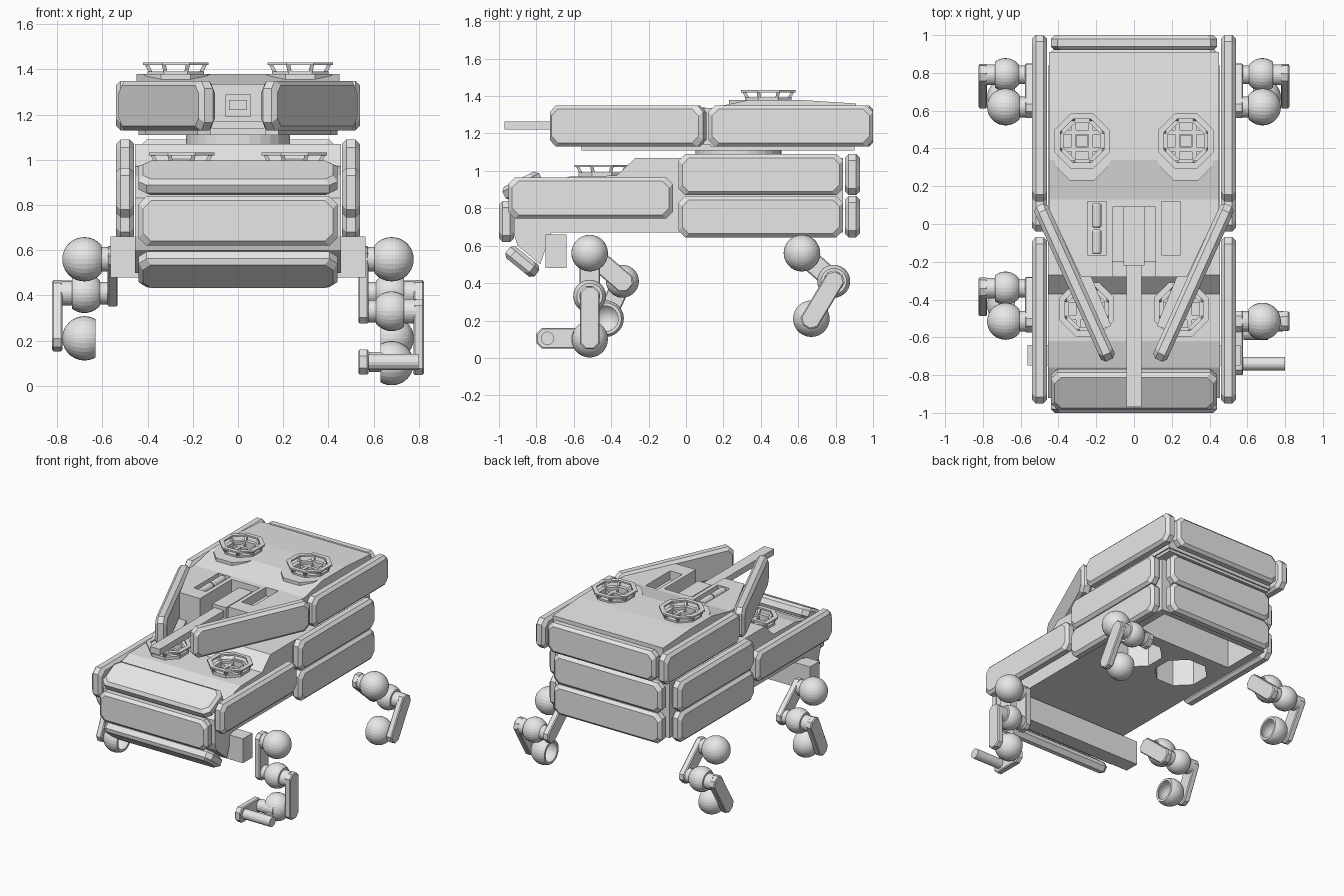
import bpy, bmesh, math
from mathutils import Vector, Matrix

if "Cube" in bpy.data.objects:
    bpy.data.objects.remove(bpy.data.objects["Cube"])

grey = bpy.data.materials.new("plain grey")
grey.diffuse_color = (0.8, 0.8, 0.8, 1)
grey.use_nodes = True
grey.node_tree.nodes["Principled BSDF"].inputs["Base Color"].default_value = grey.diffuse_color


def loft(name, rings, mat=None, closed=False):
    """Skin matching rings of points; cap the ends or close into a loop."""
    bm = bmesh.new()
    vs = [[bm.verts.new(p) for p in r] for r in rings]
    n, m = len(rings[0]), len(rings)
    for i in range(m if closed else m - 1):
        a, b = vs[i], vs[(i + 1) % m]
        for k in range(n):
            bm.faces.new((a[k], a[(k + 1) % n], b[(k + 1) % n], b[k]))
    if not closed:
        bm.faces.new(vs[0])
        bm.faces.new(vs[-1])
    bmesh.ops.remove_doubles(bm, verts=bm.verts, dist=1e-5)
    bmesh.ops.recalc_face_normals(bm, faces=bm.faces)
    if mat:
        bm.transform(mat)
    me = bpy.data.meshes.new(name)
    bm.to_mesh(me)
    bm.free()
    me.materials.append(grey)
    ob = bpy.data.objects.new(name, me)
    bpy.context.collection.objects.link(ob)
    return ob


def box(name, x0, x1, y0, y1, z0, z1):
    q = [(x0, y0), (x1, y0), (x1, y1), (x0, y1)]
    return loft(name, [[(x, y, z) for x, y in q] for z in (z0, z1)])


def side_profile(name, pts, w):
    return loft(name, [[(x, y, z) for y, z in pts] for x in (-w, w)])


def plan(name, pts, z0, z1):
    return loft(name, [[(x, y, z) for x, y in pts] for z in (z0, z1)])


def lathe(name, prof, centre, s=1, n=28, closed=False):
    """Revolve (x, radius) points around an x axis."""
    rings = [[(s * x, max(r, 1e-4) * math.cos(2 * math.pi * k / n),
               max(r, 1e-4) * math.sin(2 * math.pi * k / n)) for k in range(n)] for x, r in prof]
    return loft(name, rings, Matrix.Translation(centre), closed)


def octagon(cx, cy, r):
    r /= math.cos(math.pi / 8)
    return [(cx + r * math.cos(math.pi / 8 + k * math.pi / 4),
             cy + r * math.sin(math.pi / 8 + k * math.pi / 4)) for k in range(8)]


def panel(name, centre, L, H, T=0.08, rz=0, elev=0, rx=0, cut=0.035, ch=0.02):
    """Chamfered armour slab: length on y, height on z, outer face on +x."""
    def ring(x, d):
        a, b, c = L / 2 - d, H / 2 - d, cut
        return [(x, -a + c, -b), (x, a - c, -b), (x, a, -b + c), (x, a, b - c),
                (x, a - c, b), (x, -a + c, b), (x, -a, b - c), (x, -a, -b + c)]
    t = T / 2
    m = (Matrix.Translation(centre) @ Matrix.Rotation(rz, 4, 'Z')
         @ Matrix.Rotation(-elev, 4, 'Y') @ Matrix.Rotation(rx, 4, 'X'))
    return loft(name, [ring(-t, ch), ring(-t + ch, 0), ring(t - ch, 0), ring(t, ch)], m)


def cut(ob, cutter):
    cutter.hide_render = True
    cutter.hide_viewport = True
    cutter.display_type = 'WIRE'
    mod = ob.modifiers.new("cut", 'BOOLEAN')
    mod.operation = 'DIFFERENCE'
    mod.solver = 'EXACT'
    mod.object = cutter


rad = math.radians
FRONT, REAR = -math.pi / 2, math.pi / 2

# Hull and turret cores
hull = side_profile("hull", [(-0.05, 0.67), (-0.72, 0.67), (-0.78, 0.50), (-0.90, 0.60), (-0.92, 0.66),
                             (-0.92, 0.83), (-0.76, 0.93), (-0.62, 0.97), (-0.37, 0.975), (-0.27, 1.07),
                             (0.84, 1.07), (0.84, 0.67)], 0.455)
turret = side_profile("turret_body", [(0.91, 1.13), (0.91, 1.36), (0.60, 1.38), (0.34, 1.38),
                                      (0.13, 1.335), (0.13, 1.13)], 0.45)
prow = plan("turret_prow", [(0.45, 0.13), (0.45, 0.08), (0.28, -0.28), (0.115, -0.28), (0.115, 0.09),
                            (-0.115, 0.09), (-0.115, -0.28), (-0.28, -0.28), (-0.45, 0.08),
                            (-0.45, 0.13)], 1.14, 1.335)
plan("turret_floor", [(0.44, 0.9), (0.44, 0.08), (0.28, -0.28), (-0.28, -0.28), (-0.44, 0.08),
                      (-0.44, 0.9)], 1.11, 1.14)
ring = lathe("turret_ring", [(-0.03, 0.23), (0.03, 0.23)], (0, 0, 0))
ring.data.transform(Matrix.Translation((0, 0.28, 1.09)) @ Matrix.Rotation(math.pi / 2, 4, 'Y'))

# Gun
box("gun_barrel", -0.04, 0.04, -0.97, 0.09, 1.22, 1.265)
box("gun_mount", -0.055, 0.055, -0.22, 0.09, 1.19, 1.29)
box("gun_cradle", -0.115, 0.115, -0.2, 0.09, 1.14, 1.17)

# Side armour, mirrored
for s, side in ((1, "right"), (-1, "left")):
    rz = 0 if s > 0 else math.pi
    panel(f"{side}_turret_panel", (s * 0.5, 0.56, 1.24), 0.88, 0.22, rz=rz)
    panel(f"{side}_upper_panel", (s * 0.5, 0.40, 0.98), 0.88, 0.22, rz=rz)
    panel(f"{side}_lower_panel", (s * 0.5, 0.40, 0.755), 0.88, 0.22, rz=rz)
    panel(f"{side}_front_hull_panel", (s * 0.5, -0.51, 0.855), 0.88, 0.22, rz=rz)
    a = math.atan2(0.37, 0.82)
    panel(f"{side}_angled_panel", (s * 0.315, -0.31, 1.24), 0.90, 0.22, rz=rz - s * a)
    # inner rail under each angled panel
    plan(f"{side}_angled_rail", [(s * 0.41, 0.0), (s * 0.18, -0.56), (s * 0.12, -0.54),
                                 (s * 0.34, 0.0)], 1.11, 1.14)
    # slots in the prow deck
    cut(prow, box(f"{side}_slot_cutter", s * 0.145, s * 0.245, -0.165, 0.12, 1.27, 1.4))

# Tubes in the left slot
for y in (0.045, -0.095):
    t = lathe("slot_tube", [(-0.065, 0.018), (-0.055, 0.025), (0.055, 0.025), (0.065, 0.018)],
              (0, 0, 0), n=16)
    t.data.transform(Matrix.Translation((-0.197, y, 1.315)) @ Matrix.Rotation(math.pi / 2, 4, 'Z'))

# Front and rear armour
for nm, y, z, rz in (("turret_rear", 0.96, 1.24, REAR), ("upper_rear", 0.89, 0.98, REAR),
                     ("lower_rear", 0.89, 0.755, REAR), ("nose", -0.96, 0.73, FRONT)):
    panel(nm + "_panel", (0, y, z), 0.88, 0.22, rz=rz)
panel("nose_top_panel", (0, -0.875, 0.92), 0.88, 0.22, rz=FRONT, elev=rad(63))
panel("nose_bottom_panel", (0, -0.875, 0.515), 0.88, 0.20, rz=FRONT, elev=rad(-51))
box("front_leg_beam", -0.565, 0.565, -0.75, -0.64, 0.48, 0.66)


# Octagonal vents with raised rings
def vent(name, x, y, z, body):
    cut(body, plan(name + "_cutter", octagon(x, y, 0.11), z - 0.13, z + 0.05))

    def oct3(r, h):
        return [(px, py, z + h) for px, py in octagon(x, y, r)]
    loft(name + "_rim", [oct3(0.145, 0.04), oct3(0.145, 0.052), oct3(0.115, 0.052), oct3(0.115, 0.04)],
         closed=True)
    loft(name + "_collar", [oct3(0.125, -0.03), oct3(0.125, 0.012), oct3(0.095, 0.012),
                            oct3(0.095, -0.03)], closed=True)
    lo, hi = oct3(0.108, 0.0), oct3(0.13, 0.045)
    for k in range(8):
        loft(name + "_strut", [[Vector(p) + Vector((dx, dy, 0)) for dx, dy in
                                ((-.009, -.009), (.009, -.009), (.009, .009), (-.009, .009))]
                               for p in (lo[k], hi[k])])
    for d in (-0.045, 0.045):
        box(name + "_bar_long", x + d - 0.012, x + d + 0.012, y - 0.1, y + 0.1, z - 0.03, z - 0.005)
        box(name + "_bar_cross", x - 0.1, x + 0.1, y + d - 0.012, y + d + 0.012, z - 0.03, z - 0.005)
    box(name + "_hub", x - 0.03, x + 0.03, y - 0.03, y + 0.03, z - 0.09, z - 0.02)


for s, side in ((1, "right"), (-1, "left")):
    vent(f"{side}_turret_vent", s * 0.275, 0.44, 1.38, turret)
    vent(f"{side}_hull_vent", s * 0.25, -0.45, 0.98, hull)
    # belly openings
    cut(hull, plan(f"{side}_belly_cutter", octagon(s * 0.2, 0.26, 0.17), 0.6, 0.98))
    # vent housing running down the turret slope
    plan(f"{side}_vent_housing", [(s * 0.43, 0.5), (s * 0.41, 0.30), (s * 0.34, 0.23),
                                  (s * 0.21, 0.23), (s * 0.14, 0.30), (s * 0.12, 0.34),
                                  (s * 0.42, 0.34)][1:], 1.33, 1.38)
cut(hull, box("rear_belly_cutter", -0.4, 0.4, 0.52, 0.8, 0.6, 0.98))


# Legs
def ball(r, x0, x1, n=14):
    """Sphere profile limited to x0..x1."""
    t0, t1 = math.acos(max(-1, x0 / r)), math.acos(min(1, x1 / r))
    return [(r * math.cos(t0 + (t1 - t0) * k / n), r * math.sin(t0 + (t1 - t0) * k / n))
            for k in range(n + 1)]


def link(name, x, a, b, w):
    dy, dz = b[0] - a[0], b[1] - a[1]
    panel(name, (x, (a[0] + b[0]) / 2, (a[1] + b[1]) / 2), math.hypot(dy, dz) + w, w, 0.045,
          rx=math.atan2(dz, dy), cut=0.028, ch=0.006)


def leg(name, s, hip, knee, foot):
    x = s * 0.68
    lathe(name + "_hip_ball", [(-0.13, 0.055), (-0.075, 0.055)] + ball(0.098, -0.075, 0.098),
          (x, *hip), s)
    lathe(name + "_knee_ball", [(-0.13, 0.05), (-0.068, 0.05)] + ball(0.088, -0.07, 0.055)
          + [(0.055, 0.055), (0.11, 0.055)], (x, *knee), s)
    lathe(name + "_foot_shell", ball(0.098, -0.05, 0.098) + ball(0.084, -0.05, 0.084)[::-1],
          (x, *foot), s, closed=True)
    link(name + "_inner_link", s * 0.555, hip, knee, 0.11)
    link(name + "_outer_link", s * 0.80, knee, foot, 0.105)


leg("front_right_leg", 1, (-0.515, 0.56), (-0.515, 0.33), (-0.515, 0.10))
leg("front_left_leg", -1, (-0.515, 0.56), (-0.34, 0.41), (-0.43, 0.21))
for s, side in ((1, "right"), (-1, "left")):
    leg(f"rear_{side}_leg", s, (0.62, 0.56), (0.79, 0.41), (0.67, 0.21))

# Foot arm and bar on the front right leg
link("foot_arm", 0.555, (-0.745, 0.105), (-0.60, 0.105), 0.11)
lathe("foot_bar", [(-0.13, 0.036), (0.12, 0.036)], (0.68, -0.74, 0.105), n=16)
lathe("foot_pin", [(-0.10, 0.045), (0.03, 0.045)], (0.68, -0.57, 0.105), n=16)
